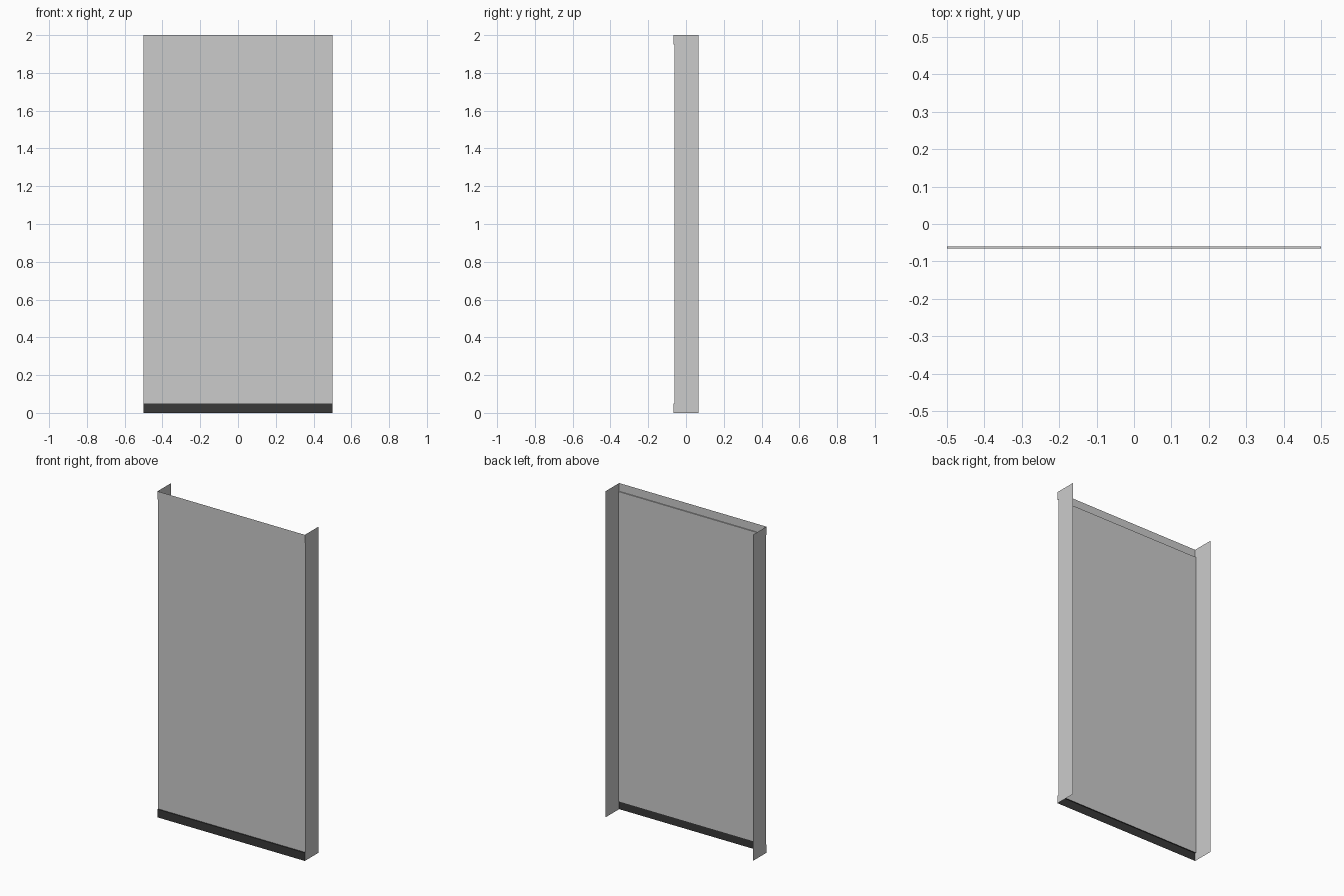
import bpy

if "Cube" in bpy.data.objects:
    bpy.data.objects.remove(bpy.data.objects["Cube"])

W = 0.5        # half width
H = 2.0        # height
BAND = 0.05    # height of the top and bottom bands
FRONT = -0.066
PANEL = -0.06
BACK = 0.066


def make_object(name, verts, faces, colour=None):
    mesh = bpy.data.meshes.new(name)
    mesh.from_pydata(verts, [], faces)
    mesh.update()
    obj = bpy.data.objects.new(name, mesh)
    bpy.context.collection.objects.link(obj)
    if colour is not None:
        mat = bpy.data.materials.new(name + "_paint")
        mat.diffuse_color = (colour, colour, colour, 1)
        mat.use_nodes = True
        mat.node_tree.nodes["Principled BSDF"].inputs["Base Color"].default_value = mat.diffuse_color
        mesh.materials.append(mat)
    return obj


def sheet(name, profile, colour=None):
    """Sweep an open (y, z) profile across the full width."""
    verts = [(x, y, z) for y, z in profile for x in (-W, W)]
    faces = [(2 * i, 2 * i + 1, 2 * i + 3, 2 * i + 2)
             for i in range(len(profile) - 1)]
    return make_object(name, verts, faces, colour)


# Main wall panel
sheet("wall_panel", [(PANEL, BAND), (PANEL, H - BAND)])

# Raised bands, each an open fold with a small ledge
sheet("top_trim", [(PANEL, H - BAND), (FRONT, H - BAND), (FRONT, H)][::1], 0.58)
sheet("skirting", [(FRONT, 0), (FRONT, BAND), (PANEL, BAND)], 0.04)

# Side flanges following the stepped front edge
outline = [(FRONT, 0), (BACK, 0), (BACK, H), (FRONT, H), (FRONT, H - BAND),
           (PANEL, H - BAND), (PANEL, BAND), (FRONT, BAND)]
for name, x in (("left_flange", -W), ("right_flange", W)):
    order = list(range(len(outline)))
    make_object(name, [(x, y, z) for y, z in outline],
                [order if x > 0 else order[::-1]])
